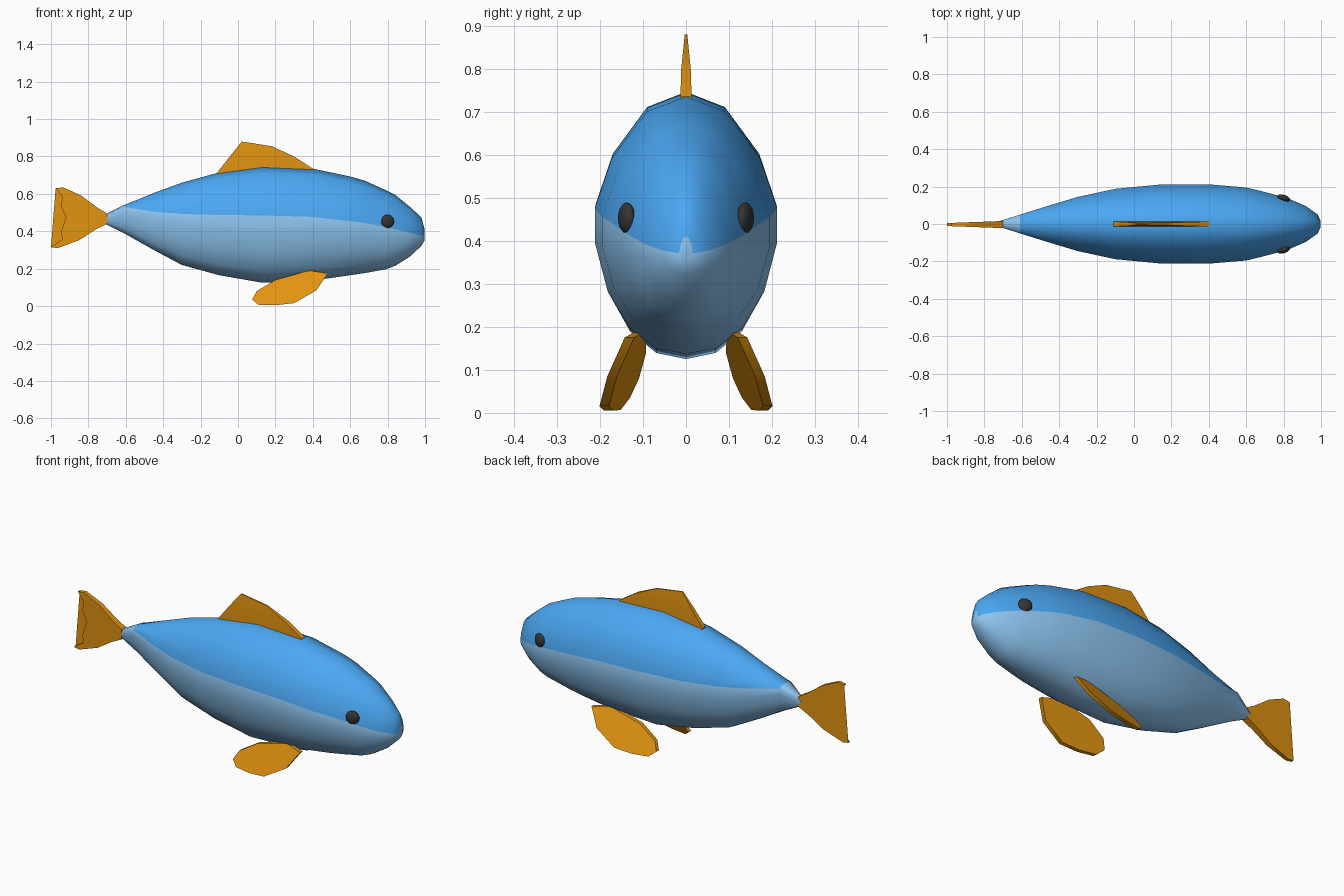
import bpy, bmesh, math

if "Cube" in bpy.data.objects:
    bpy.data.objects.remove(bpy.data.objects["Cube"])


def material(name, rgb):
    m = bpy.data.materials.new(name)
    m.diffuse_color = (*rgb, 1)
    m.use_nodes = True
    m.node_tree.nodes["Principled BSDF"].inputs["Base Color"].default_value = m.diffuse_color
    return m


BLUE = material("blue", (0.07, 0.39, 0.90))
PALE = material("pale_blue", (0.27, 0.56, 0.88))
ORANGE = material("orange", (0.75, 0.29, 0.005))
DARK = material("dark", (0.035, 0.035, 0.035))


def finish(name, bm, mats, angle):
    bmesh.ops.recalc_face_normals(bm, faces=bm.faces)
    me = bpy.data.meshes.new(name)
    bm.to_mesh(me)
    bm.free()
    for m in mats:
        me.materials.append(m)
    ob = bpy.data.objects.new(name, me)
    bpy.context.collection.objects.link(ob)
    bpy.ops.object.select_all(action='DESELECT')
    bpy.context.view_layer.objects.active = ob
    ob.select_set(True)
    bpy.ops.object.shade_smooth_by_angle(angle=math.radians(angle))
    return ob


# body: rings along x (x, top, colour line, bottom, half width)
stations = [
    (-0.72, 0.485, 0.467, 0.445, 0.015), (-0.61, 0.54, 0.53, 0.39, 0.05),
    (-0.45, 0.605, 0.505, 0.30, 0.10), (-0.30, 0.66, 0.493, 0.22, 0.145),
    (-0.10, 0.715, 0.487, 0.165, 0.188), (0.13, 0.746, 0.485, 0.125, 0.21),
    (0.40, 0.735, 0.477, 0.137, 0.212), (0.60, 0.693, 0.455, 0.165, 0.195),
    (0.68, 0.67, 0.444, 0.177, 0.176), (0.79, 0.62, 0.423, 0.197, 0.147),
    (0.84, 0.595, 0.412, 0.215, 0.13), (0.92, 0.53, 0.392, 0.265, 0.095),
    (0.98, 0.475, 0.377, 0.322, 0.052), (0.998, 0.41, 0.371, 0.352, 0.016),
]
half = [(0, 1), (0.43, 0.865), (0.81, 0.45), (1, 0), (1, -0.236),
        (0.86, -0.57), (0.62, -0.82), (0.33, -0.96), (0, -1)]
ring = half + [(-y, z) for y, z in half[-2:0:-1]]
N = len(ring)
bm = bmesh.new()
rows = []
for x, top, mid, bot, w in stations:
    rows.append([bm.verts.new((x, y * w, mid + z * ((top - mid) if z > 0 else (mid - bot))))
                 for y, z in ring])
for k, (a, b) in enumerate(zip(rows, rows[1:])):
    for i in range(N):
        j = (i + 1) % N
        f = bm.faces.new((a[i], a[j], b[j], b[i]))
        f.material_index = 0 if k > 0 and (i < 3 or i >= N - 3) else 1
bm.faces.new(rows[0]).material_index = 1
bm.faces.new(rows[-1]).material_index = 1
finish("body", bm, [BLUE, PALE], 60)


# fins: a side outline given thickness, on a leaning plane
def fin(name, outline, centre, thick):
    bm = bmesh.new()
    sides = [[bm.verts.new((x, centre(x, z) + s * thick(x, z), z)) for x, z in outline]
             for s in (-1, 1)]
    n = len(outline)
    for i in range(n):
        j = (i + 1) % n
        bm.faces.new((sides[0][i], sides[0][j], sides[1][j], sides[1][i]))
    caps = [bm.faces.new(s) for s in sides]
    bmesh.ops.triangulate(bm, faces=caps)
    return finish(name, bm, [ORANGE], 35)


fin("tail_fin",
    [(-0.70, 0.495), (-0.75, 0.525), (-0.84, 0.592), (-0.935, 0.635), (-0.975, 0.63),
     (-0.94, 0.585), (-0.945, 0.53), (-0.92, 0.475), (-0.945, 0.40), (-0.94, 0.355),
     (-1.0, 0.315), (-0.965, 0.31), (-0.85, 0.352), (-0.76, 0.41), (-0.70, 0.44)],
    lambda x, z: -0.003, lambda x, z: 0.008 + 0.011 * max(0, (x + 1) / 0.3))

fin("dorsal_fin",
    [(-0.11, 0.70), (-0.11, 0.715), (-0.04, 0.805), (0.02, 0.88), (0.18, 0.855),
     (0.30, 0.80), (0.40, 0.735), (0.40, 0.72)],
    lambda x, z: 0.0, lambda x, z: 0.003 + 0.01 * min(1, (0.88 - z) / 0.1))

side_outline = [(0.48, 0.175), (0.38, 0.19), (0.20, 0.14), (0.10, 0.08), (0.075, 0.035),
                (0.11, 0.007), (0.20, 0.005), (0.30, 0.016), (0.42, 0.085)]
for s, tag in ((-1, "near"), (1, "far")):
    fin("side_fin_" + tag, side_outline,
        lambda x, z, s=s: s * (0.148 + 0.17 * x - 0.56 * z), lambda x, z: 0.011)

    # eye
    bm = bmesh.new()
    bmesh.ops.create_uvsphere(bm, u_segments=16, v_segments=10, radius=0.036)
    eye = finish("eye_" + tag, bm, [DARK], 60)
    eye.scale = (1, 0.5, 1)
    eye.rotation_euler = (0, 0, -s * math.radians(18))
    eye.location = (0.80, s * 0.138, 0.453)
